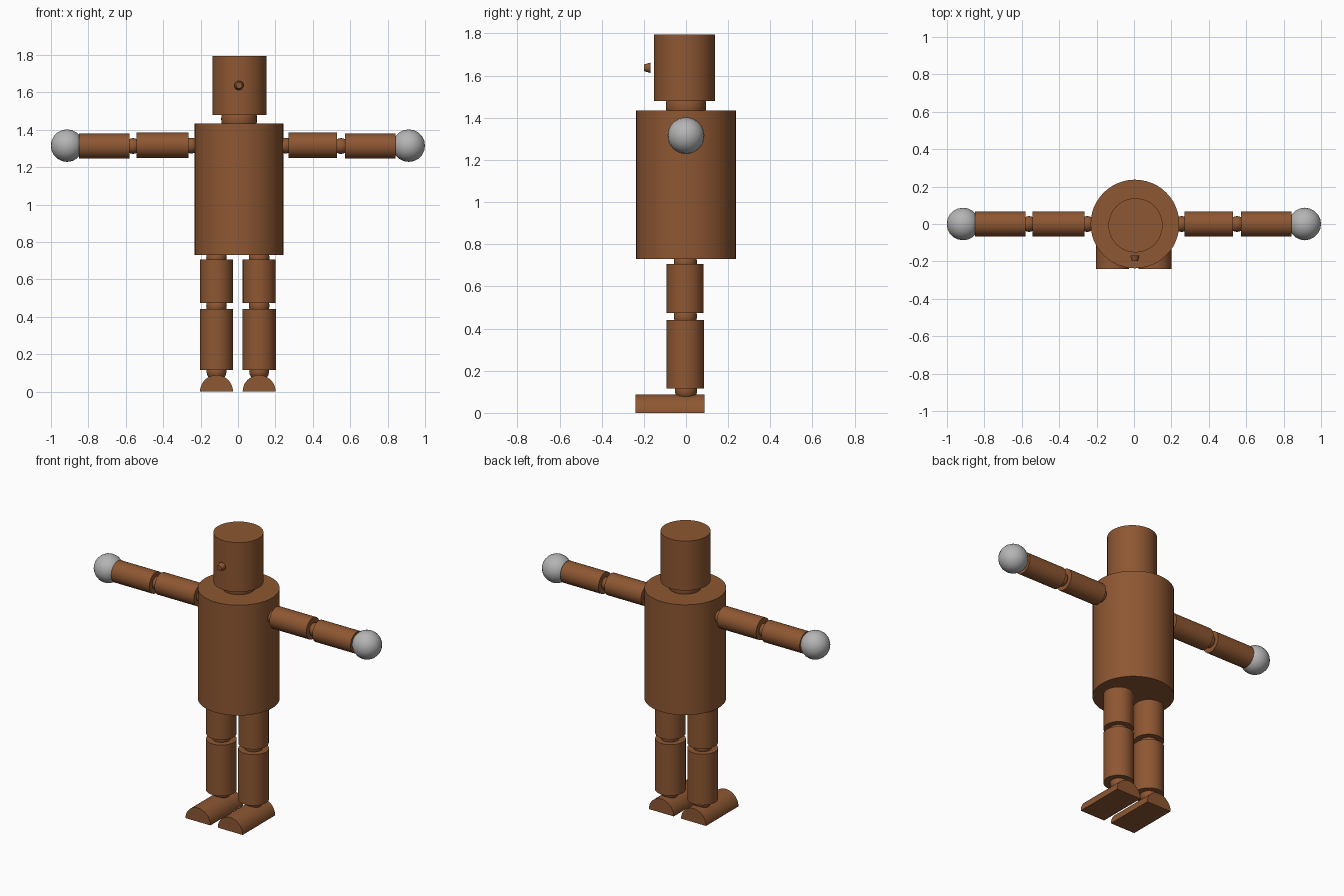
import bpy, math
from mathutils import Matrix

if "Cube" in bpy.data.objects:
    bpy.data.objects.remove(bpy.data.objects["Cube"])


def material(name, rgb):
    m = bpy.data.materials.new(name)
    m.diffuse_color = (*rgb, 1)
    m.use_nodes = True
    m.node_tree.nodes["Principled BSDF"].inputs["Base Color"].default_value = m.diffuse_color
    return m


BROWN = material("brown", (0.27, 0.095, 0.032))
GREY = material("light grey", (0.46, 0.46, 0.46))
AXES = {"X": (0, math.pi / 2, 0), "Y": (math.pi / 2, 0, 0), "Z": (0, 0, 0)}


def finish(name, mat):
    ob = bpy.context.object
    ob.name = name
    ob.data.materials.append(mat)
    bpy.ops.object.shade_smooth_by_angle(angle=math.radians(40))
    return ob


def drum(name, centre, r, length, axis="Z", r2=None):
    """Capped cylinder or frustum along an axis."""
    bpy.ops.mesh.primitive_cone_add(vertices=48, radius1=r, radius2=r if r2 is None else r2,
                                    depth=length, location=centre, rotation=AXES[axis])
    return finish(name, BROWN)


def ball(name, centre, r, mat=BROWN, segments=32, rings=16, axis="Z"):
    bpy.ops.mesh.primitive_uv_sphere_add(segments=segments, ring_count=rings, radius=r,
                                         location=centre, rotation=AXES[axis])
    return finish(name, mat)


def foot(name, x, r, y0, y1):
    """Half-round bar lying flat on the ground."""
    n = 24
    arc = [(x + r * math.cos(math.pi * i / n), r * math.sin(math.pi * i / n)) for i in range(n + 1)]
    verts = [(px, y, pz) for y in (y0, y1) for px, pz in arc]
    k = n + 1
    faces = [(i, (i + 1) % k, (i + 1) % k + k, i + k) for i in range(k)]
    faces = [f[::-1] for f in faces] + [tuple(range(k)), tuple(range(2 * k - 1, k - 1, -1))]
    me = bpy.data.meshes.new(name)
    me.from_pydata(verts, [], faces)
    ob = bpy.data.objects.new(name, me)
    bpy.context.collection.objects.link(ob)
    bpy.ops.object.select_all(action="DESELECT")
    bpy.context.view_layer.objects.active = ob
    ob.select_set(True)
    bpy.ops.object.mode_set(mode="EDIT")
    bpy.ops.mesh.select_all(action="SELECT")
    bpy.ops.mesh.normals_make_consistent(inside=False)
    bpy.ops.object.mode_set(mode="OBJECT")
    return finish(name, BROWN)


# Torso, neck, head and nose
drum("torso", (0.005, 0, 1.082), 0.237, 0.705)
ball("neck", (0.006, 0, 1.457), 0.096)
drum("head", (0.008, -0.007, 1.637), 0.145, 0.316)
drum("nose", (0.005, -0.183, 1.637), 0.025, 0.031, "Y", 0.016).rotation_euler.x = math.pi / 2

# Arms: side, shoulder, upper arm span, elbow, forearm span, hand
for side, sh, u0, u1, el, f0, f1, hand in (
        ("left", -0.25, -0.543, -0.265, -0.562, -0.85, -0.58, -0.914),
        ("right", 0.255, 0.27, 0.53, 0.55, 0.572, 0.842, 0.913)):
    ball(side + "_shoulder", (sh, 0, 1.315), 0.042)
    drum(side + "_upper_arm", ((u0 + u1) / 2, 0, 1.317), 0.068, u1 - u0, "X")
    ball(side + "_elbow", (el, 0, 1.313), 0.042)
    drum(side + "_forearm", ((f0 + f1) / 2, 0, 1.312), 0.067, f1 - f0, "X")
    ball(side + "_hand", (hand, 0, 1.315), 0.087, GREY, 32, 10, "X")

# Legs and feet
for side, x in (("left", -0.115), ("right", 0.113)):
    ball(side + "_hip", (x, -0.003, 0.715), 0.055)
    drum(side + "_thigh", (x, -0.004, 0.59), 0.088, 0.232)
    ball(side + "_knee", (x, -0.003, 0.458), 0.055)
    drum(side + "_shin", (x, -0.004, 0.278), 0.089, 0.326)
    ball(side + "_ankle", (x, 0, 0.108), 0.053)
    foot(side + "_foot", x, 0.088, -0.24, 0.088)
